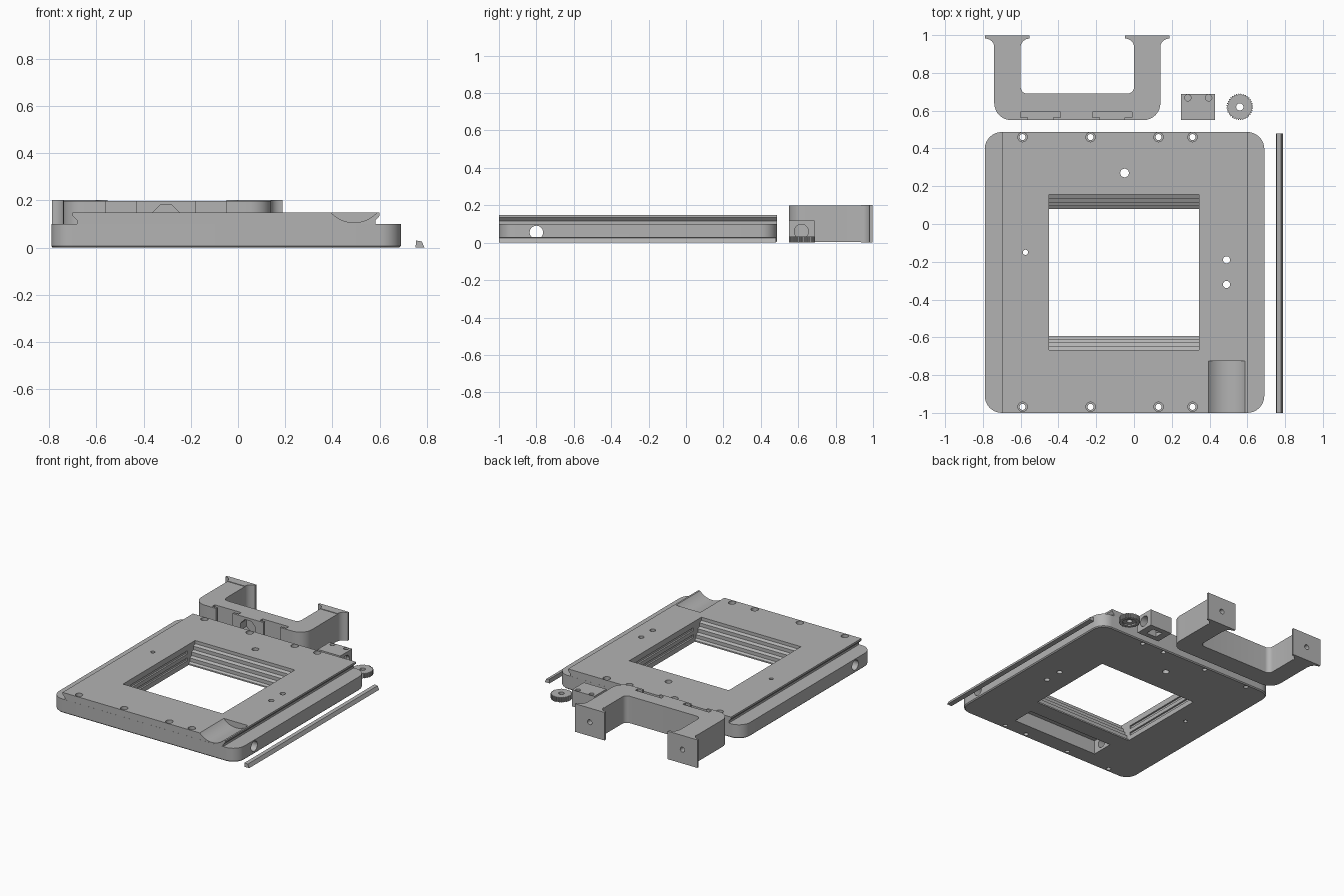
import bpy, bmesh, math
from mathutils import Vector

if "Cube" in bpy.data.objects:
    bpy.data.objects.remove(bpy.data.objects["Cube"])

grey = bpy.data.materials.new("light_grey")
grey.diffuse_color = (0.45, 0.45, 0.45, 1)
grey.use_nodes = True
grey.node_tree.nodes["Principled BSDF"].inputs["Base Color"].default_value = grey.diffuse_color


def prism(name, pts, axis, lo, hi):
    """Extrude a closed 2D outline along an axis (x: pts=yz, y: pts=xz, z: pts=xy)."""
    place = {'x': lambda a, b, t: (t, a, b),
             'y': lambda a, b, t: (a, t, b),
             'z': lambda a, b, t: (a, b, t)}[axis]
    bm = bmesh.new()
    low = [bm.verts.new(place(a, b, lo)) for a, b in pts]
    high = [bm.verts.new(place(a, b, hi)) for a, b in pts]
    bm.faces.new(low)
    bm.faces.new(high)
    n = len(pts)
    for i in range(n):
        j = (i + 1) % n
        bm.faces.new((low[i], low[j], high[j], high[i]))
    bmesh.ops.recalc_face_normals(bm, faces=bm.faces)
    me = bpy.data.meshes.new(name)
    bm.to_mesh(me)
    bm.free()
    ob = bpy.data.objects.new(name, me)
    bpy.context.collection.objects.link(ob)
    me.materials.append(grey)
    return ob


def rect(x0, x1, y0, y1):
    return [(x0, y0), (x1, y0), (x1, y1), (x0, y1)]


def circle(cx, cy, r, n=24, turn=0.0):
    return [(cx + r * math.cos(2 * math.pi * (i + turn) / n),
             cy + r * math.sin(2 * math.pi * (i + turn) / n)) for i in range(n)]


def rounded(pts, steps=8):
    """Outline from (x, y, radius) corners."""
    out = []
    for i, (x, y, r) in enumerate(pts):
        p = Vector((x, y))
        if r == 0:
            out.append((x, y))
            continue
        a = (Vector(pts[i - 1][:2]) - p).normalized() * r
        b = (Vector(pts[(i + 1) % len(pts)][:2]) - p).normalized() * r
        for k in range(steps + 1):
            t = k / steps * math.pi / 2
            out.append(tuple(p + a * (1 - math.sin(t)) + b * (1 - math.cos(t))))
    return out


def combine(ob, others, op='DIFFERENCE'):
    """Boolean the other solids into ob, then drop them."""
    for o in others:
        m = ob.modifiers.new("bool", 'BOOLEAN')
        m.operation, m.solver, m.object = op, 'EXACT', o
    dg = bpy.context.evaluated_depsgraph_get()
    me = bpy.data.meshes.new_from_object(ob.evaluated_get(dg))
    ob.modifiers.clear()
    ob.data = me
    for o in others:
        bpy.data.objects.remove(o)


def smooth(ob):
    bpy.ops.object.select_all(action='DESELECT')
    ob.select_set(True)
    bpy.context.view_layer.objects.active = ob
    bpy.ops.object.shade_smooth_by_angle(angle=math.radians(30))


# --- Carrier plate: rounded base, chamfered foot, undercut rail on top ---
def slab(x0, x1, y0, y1, r):
    return rounded([(x0, y0, r), (x1, y0, r), (x1, y1, r), (x0, y1, r)])


plate = prism("carrier_plate", slab(-0.79, 0.69, -1.0, 0.487, 0.09), 'z', 0, 0.10)
bm = bmesh.new()
bm.from_mesh(plate.data)
foot = [e for e in bm.edges if all(v.co.z < 0.001 for v in e.verts)]
bmesh.ops.bevel(bm, geom=foot, offset=0.007, segments=1, affect='EDGES')
bm.to_mesh(plate.data)
bm.free()
rail = prism("rail", [(-0.682, 0.09), (0.582, 0.09), (0.582, 0.115), (0.60, 0.135),
                      (0.60, 0.148), (-0.70, 0.148), (-0.70, 0.135), (-0.682, 0.115)],
             'y', -0.9995, 0.4865)
combine(plate, [rail], 'UNION')

# stepped window, narrowing downwards at front and back
step = [(0, .16), (0, .125), (.02, .115), (.02, .09), (.04, .08), (.04, .055),
        (.06, .045), (.06, .02), (.075, .01), (.075, -.01)]
cuts = [prism("window", [(0.155 - d, z) for d, z in step]
              + [(-0.668 + d, z) for d, z in reversed(step)], 'x', -0.45, 0.345)]
# grooves along the side walls of the window
for z in (0.035, 0.085):
    cuts.append(prism("groove", rect(-0.462, 0.357, -0.58, 0.07), 'z', z, z + 0.022))
# screw holes with counterbores
for x in (-0.59, -0.23, 0.13, 0.31):
    for y in (-0.968, 0.46):
        cuts.append(prism("screw", circle(x, y, 0.016), 'z', -0.02, 0.2))
        cuts.append(prism("counterbore", circle(x, y, 0.025), 'z', 0.11, 0.2))
# plain holes
for x, y, r in ((-0.05, 0.27, 0.023), (-0.575, -0.15, 0.014),
                (0.49, -0.19, 0.019), (0.49, -0.32, 0.019)):
    cuts.append(prism("hole", circle(x, y, r), 'z', -0.02, 0.2))
# thumb scoop, underside pocket and cross bore
cuts.append(prism("scoop", circle(0.491, 0.239, 0.133, 64), 'y', -1.1, -0.725))
cuts.append(prism("pocket", rect(-0.39, 0.30, -0.875, -0.715), 'z', -0.02, 0.10))
cuts.append(prism("bore", circle(-0.80, 0.055, 0.036), 'x', -0.9, 0.8))
combine(plate, cuts)

# --- Loose clamping strip ---
strip = prism("clamp_strip", [(0.752, 0), (0.79, 0), (0.778, 0.026), (0.754, 0.03)],
              'y', -1.0, 0.48)

# --- U-shaped bracket ---
bracket = prism("bracket", rounded([
    (-0.74, 0.55, 0.09), (0.14, 0.55, 0.09), (0.14, 0.99, 0), (0.0, 0.99, 0),
    (0.0, 0.69, 0.035), (-0.60, 0.69, 0.035), (-0.60, 0.99, 0), (-0.74, 0.99, 0)]),
    'z', 0.004, 0.198)
# flared mounting flanges at the arm ends
flares = []
for cx in (-0.67, 0.07):
    w, f = 0.069, 0.118
    curve = [(w + (f - w) * (1 - math.cos(t)), 0.935 + 0.047 * math.sin(t))
             for t in [i * math.pi / 12 for i in range(7)]]
    side = curve + [(f, 0.997)]
    flares.append(prism("flange", [(cx + a, b) for a, b in side]
                        + [(cx - a, b) for a, b in reversed(side)], 'z', 0.0, 0.202))
combine(bracket, flares, 'UNION')
cuts = []
for cx in (-0.67, 0.07):
    cuts.append(prism("flange_hole", circle(cx, 0.10, 0.018), 'y', 0.85, 1.1))
# T slots open to the top and front
for cx in (-0.495, -0.115):
    cuts.append(prism("slot", [
        (cx - 0.065, 0.5), (cx + 0.065, 0.5), (cx + 0.065, 0.565), (cx + 0.105, 0.565),
        (cx + 0.105, 0.593), (cx - 0.105, 0.593), (cx - 0.105, 0.565),
        (cx - 0.065, 0.565)], 'z', 0.03, 0.3))
# eight-sided recess in the front
cuts.append(prism("recess", circle(-0.305, 0.12, 0.065, 8, 0.5), 'y', 0.5, 0.62))
combine(bracket, cuts)

# --- Bearing block ---
block = prism("bearing_block", rect(0.25, 0.43, 0.55, 0.687), 'z', 0, 0.12)
combine(block, [prism("bore", circle(0.617, 0.06, 0.038), 'x', 0.2, 0.5),
                prism("slot", rect(0.30, 0.38, 0.585, 0.65), 'z', -0.02, 0.05)]
        + [prism("pin_hole", circle(x, 0.668, 0.017), 'z', 0.03, 0.2)
           for x in (0.285, 0.395)])

# --- Knurled thumb wheel ---
teeth = 36
wheel = prism("thumb_wheel", [
    (0.56 + r * math.cos(a), 0.62 + r * math.sin(a))
    for i in range(teeth)
    for r, a in [(rr, 2 * math.pi * (i + o) / teeth)
                 for rr, o in ((0.064, 0), (0.070, 0.25), (0.070, 0.6), (0.064, 0.8))]],
    'z', 0, 0.034)
combine(wheel, [prism("hub_hole", circle(0.56, 0.62, 0.019), 'z', -0.1, 0.1),
                prism("hub_recess", circle(0.56, 0.62, 0.045), 'z', -0.1, 0.01)])

for ob in (plate, bracket, block):
    smooth(ob)
